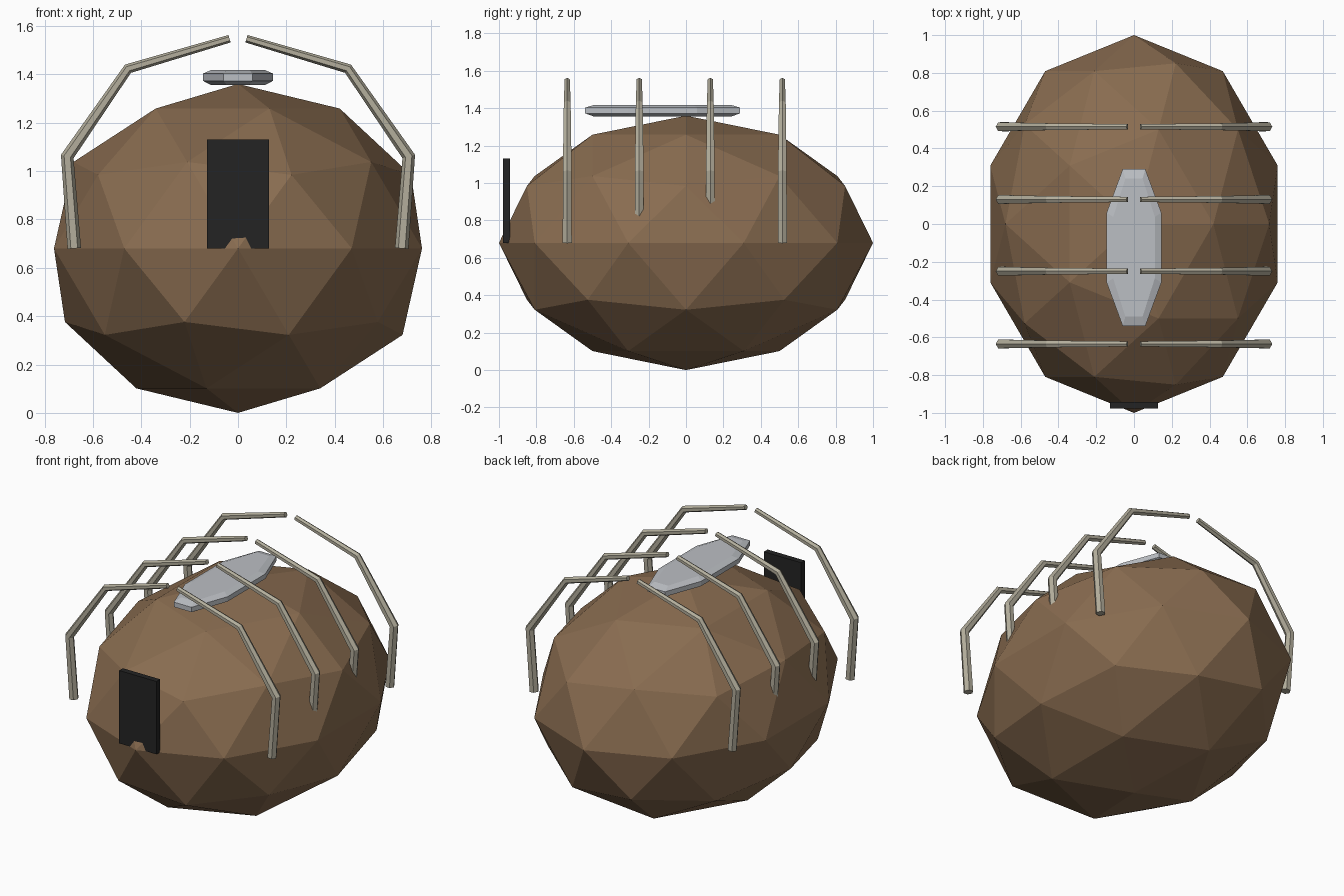
import bpy, bmesh, math
from mathutils import Vector

cube = bpy.data.objects.get("Cube")
if cube:
    bpy.data.objects.remove(cube, do_unlink=True)


def material(name, rgb):
    m = bpy.data.materials.new(name)
    m.use_nodes = True
    m.diffuse_color = (*rgb, 1)
    m.node_tree.nodes["Principled BSDF"].inputs["Base Color"].default_value = (*rgb, 1)
    return m


brown = material("brown hide", (0.25, 0.15, 0.08))
bone = material("pale bone", (0.45, 0.42, 0.33))
grey = material("light grey", (0.50, 0.52, 0.55))
black = material("black", (0.017, 0.017, 0.017))


def finish(bm, name, mat):
    bmesh.ops.recalc_face_normals(bm, faces=bm.faces)
    mesh = bpy.data.meshes.new(name)
    bm.to_mesh(mesh)
    bm.free()
    mesh.materials.append(mat)
    obj = bpy.data.objects.new(name, mesh)
    bpy.context.collection.objects.link(obj)
    return obj


def loft(name, rings, mat):
    """Skin a list of equal-sized point rings and cap both ends."""
    bm = bmesh.new()
    loops = [[bm.verts.new(p) for p in ring] for ring in rings]
    n = len(loops[0])
    for a, b in zip(loops, loops[1:]):
        for i in range(n):
            j = (i + 1) % n
            bm.faces.new((a[i], a[j], b[j], b[i]))
    bm.faces.new(loops[0])
    bm.faces.new(loops[-1])
    return finish(bm, name, mat)


# Faceted egg-shaped body
bm = bmesh.new()
bmesh.ops.create_icosphere(bm, subdivisions=2, radius=1)
bmesh.ops.scale(bm, vec=(0.8, 1.0, 0.68), verts=bm.verts)
bmesh.ops.translate(bm, vec=(0, 0, 0.68), verts=bm.verts)
finish(bm, "body", brown)

# Flat doorway panel at the front
bm = bmesh.new()
bmesh.ops.create_cube(bm, size=1)
bmesh.ops.scale(bm, vec=(0.255, 0.036, 0.45), verts=bm.verts)
bmesh.ops.translate(bm, vec=(0, -0.96, 0.905), verts=bm.verts)
finish(bm, "door_panel", black)

# Bevelled eight-sided plate on top
outline = [(0.06, 0.415), (0.145, 0.185), (0.145, -0.185), (0.06, -0.415)]
outline += [(-x, y) for x, y in reversed(outline)]
rings = []
for z, sx, sy in ((1.355, 0.76, 0.88), (1.373, 1, 1), (1.403, 1, 1), (1.418, 0.76, 0.88)):
    rings.append([(x * sx, y * sy - 0.125, z) for x, y in outline])
loft("top_plate", rings, grey)

# Four pairs of tapered, bent ribs with mitred joints
path = [Vector(p) for p in ((0.677, 0, 0.68), (0.706, 0, 1.06), (0.455, 0, 1.423), (0.035, 0, 1.547))]
radii = (0.028, 0.027, 0.021, 0.016)
side_axis = Vector((0, 1, 0))
for k, y in enumerate((-0.635, -0.25, 0.13, 0.515)):
    for side, sign in (("left", 1), ("right", -1)):
        rings = []
        for i, (p, r) in enumerate(zip(path, radii)):
            before = (p - path[i - 1]).normalized() if i else Vector()
            after = (path[i + 1] - p).normalized() if i < len(path) - 1 else Vector()
            across = side_axis.cross(before + after).normalized()
            ring = []
            for s in range(6):
                a = s * math.pi / 3
                q = p + across * r * math.cos(a) + side_axis * (y + r * math.sin(a))
                ring.append((q.x * sign, q.y, q.z))
            rings.append(ring)
        loft(f"rib_{side}_{k + 1}", rings, bone)
